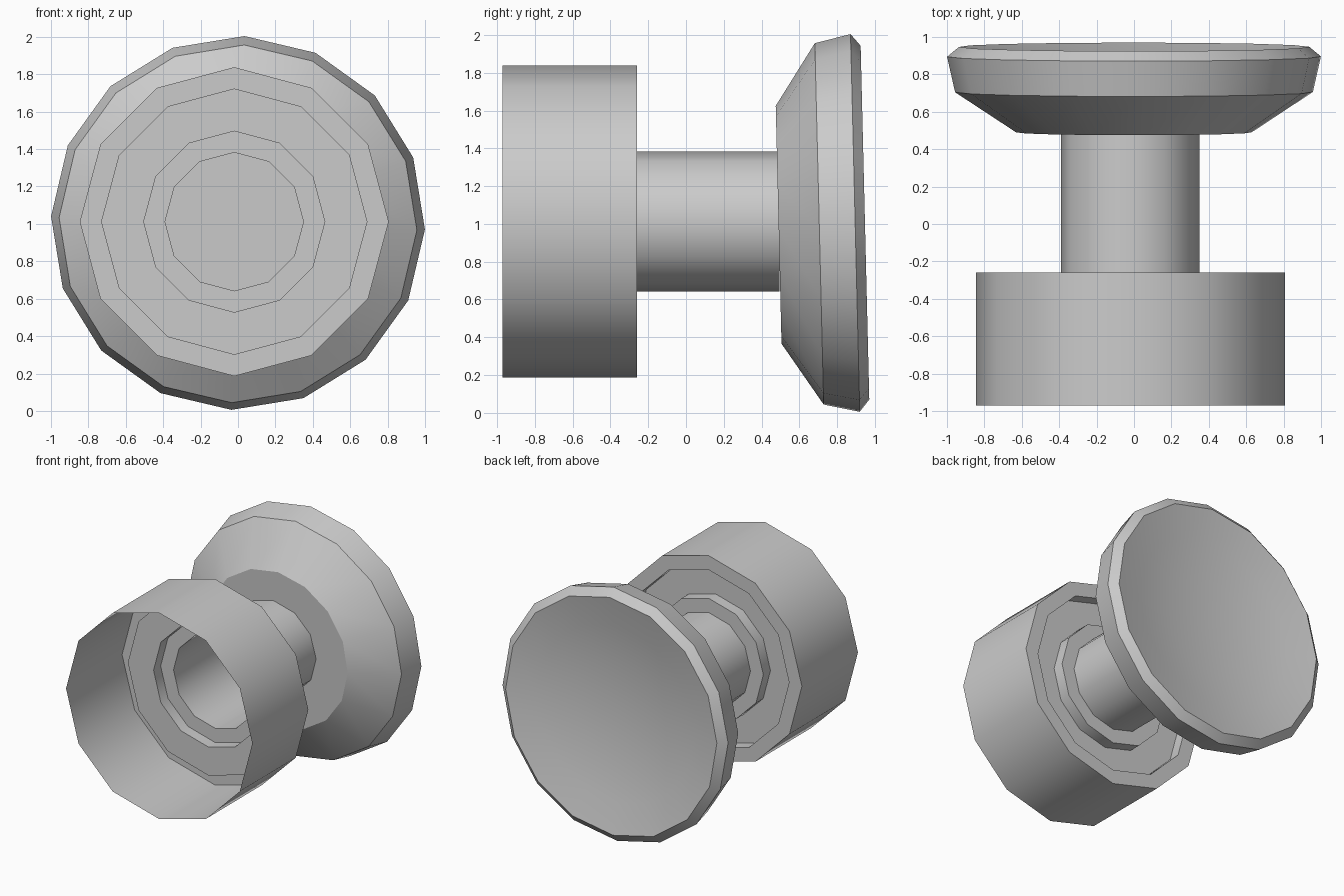
import bpy, bmesh
from math import sin, cos, pi, radians

if "Cube" in bpy.data.objects:
    bpy.data.objects.remove(bpy.data.objects["Cube"], do_unlink=True)

grey = bpy.data.materials.new("plain grey")
grey.use_nodes = True
COLOUR = (0.6, 0.6, 0.6, 1)
grey.diffuse_color = COLOUR
grey.node_tree.nodes["Principled BSDF"].inputs["Base Color"].default_value = COLOUR


def lathe(name, profile, sides, location, phase=0.0, tilt=0.0, soft=()):
    """Turn (radius, y) points about the y axis; rings listed in soft stay smooth."""
    bm = bmesh.new()
    rings = []
    for r, y in profile:
        if r == 0:
            rings.append([bm.verts.new((0, y, 0))] * sides)
        else:
            angles = [phase + 2 * pi * i / sides for i in range(sides)]
            rings.append([bm.verts.new((r * sin(a), y, r * cos(a))) for a in angles])
    for low, high in zip(rings, rings[1:]):
        for i in range(sides):
            j = (i + 1) % sides
            corners = list(dict.fromkeys((low[i], low[j], high[j], high[i])))
            bm.faces.new(corners).smooth = True
    # crisp edge round every ring except the soft ones
    for k, ring in enumerate(rings):
        if k in soft or profile[k][0] == 0:
            continue
        for i in range(sides):
            bm.edges.get((ring[i], ring[(i + 1) % sides])).smooth = False
    mesh = bpy.data.meshes.new(name)
    bm.to_mesh(mesh)
    bm.free()
    mesh.materials.append(grey)
    obj = bpy.data.objects.new(name, mesh)
    obj.location = location
    obj.rotation_euler.x = tilt
    bpy.context.collection.objects.link(obj)
    return obj


AXIS = (-0.02, 0, 1.012)

# Thin open-fronted housing with a grooved back wall
lathe("housing", [(0.826, -0.97), (0.826, -0.26), (0.712, -0.26), (0.712, -0.35),
                  (0.484, -0.35), (0.484, -0.26), (0.37, -0.26)], 12, AXIS)

# Hollow stem
lathe("stem", [(0.37, -0.26), (0.37, 0.495)], 12, AXIS)

# Slightly tilted push cap with a dished back
lathe("cap", [(0, -0.405), (0.63, -0.405), (0.957, -0.19), (1.0, 0), (0.937, 0.052),
              (0.7, 0.0), (0.4, -0.045), (0, -0.065)], 16, (0, 0.895, 1.005),
      phase=radians(2), tilt=radians(1.4), soft=(5, 6))
